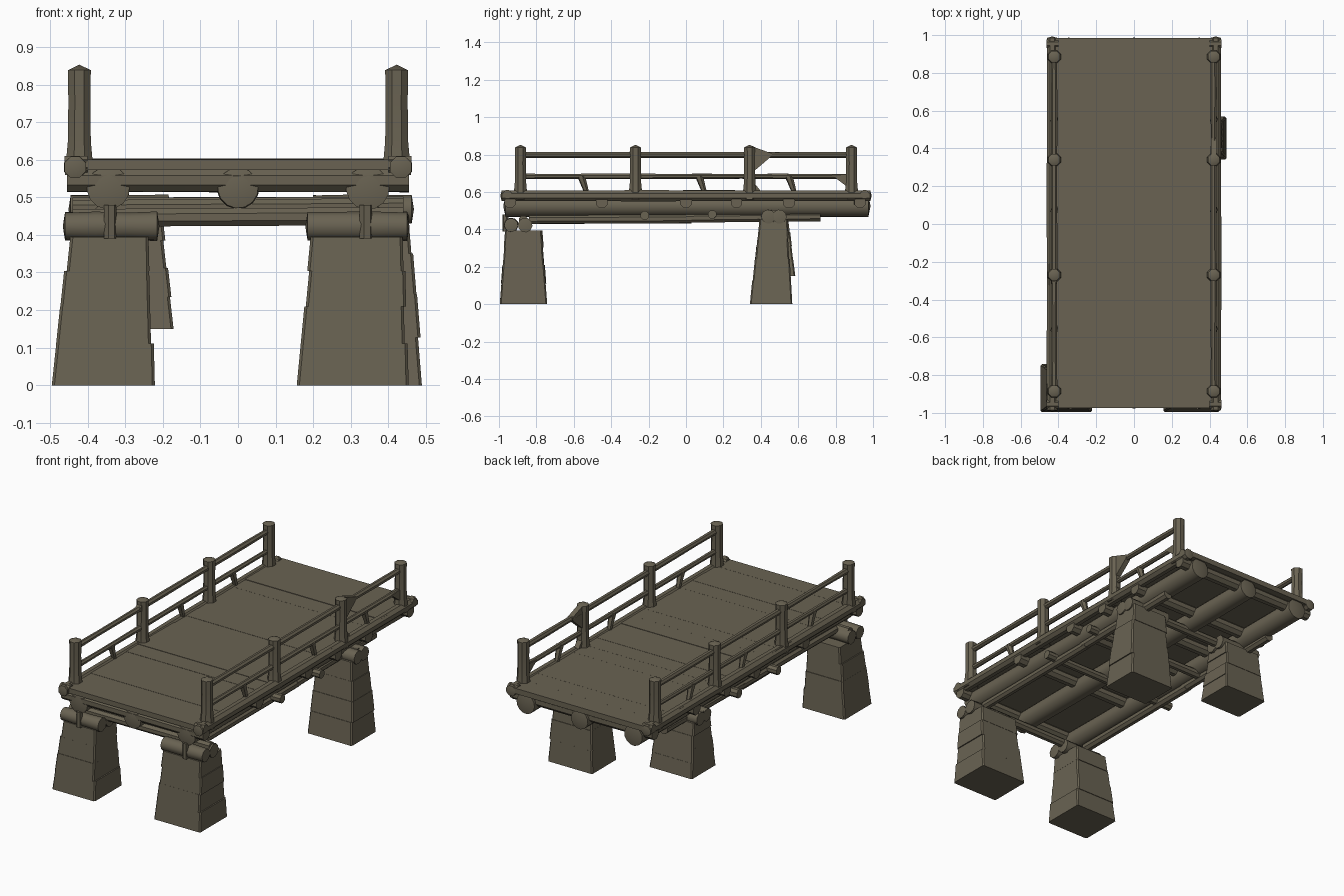
import bpy, bmesh, math, random
from mathutils import Vector

if "Cube" in bpy.data.objects:
    bpy.data.objects.remove(bpy.data.objects["Cube"])

random.seed(4)
wood = bpy.data.materials.new("weathered grey brown")
wood.diffuse_color = (0.142, 0.124, 0.085, 1)
wood.use_nodes = True
wood.node_tree.nodes["Principled BSDF"].inputs["Base Color"].default_value = wood.diffuse_color


def finish(bm, name, angle=40):
    bmesh.ops.recalc_face_normals(bm, faces=bm.faces)
    me = bpy.data.meshes.new(name)
    bm.to_mesh(me)
    bm.free()
    me.materials.append(wood)
    me.shade_smooth()
    me.set_sharp_from_angle(angle=math.radians(angle))
    ob = bpy.data.objects.new(name, me)
    bpy.context.collection.objects.link(ob)
    return ob


def loft(bm, rings, tips=None):
    """Skin a stack of closed rings; ends are capped flat or drawn to a tip."""
    vs = [[bm.verts.new(p) for p in r] for r in rings]
    n = len(rings[0])
    for a, b in zip(vs, vs[1:]):
        for i in range(n):
            bm.faces.new((a[i], a[(i + 1) % n], b[(i + 1) % n], b[i]))
    for k, ring in enumerate((vs[0], vs[-1])):
        if tips and tips[k] is not None:
            t = bm.verts.new(tips[k])
            for i in range(n):
                bm.faces.new((ring[i], ring[(i + 1) % n], t))
        else:
            bm.faces.new(ring)


def log(name, a, b, r, sides=10, segs=1, wobble=0.0, tip=(0, 0), profile=None):
    """Round timber from a to b; profile is a list of (fraction, radius factor)."""
    a, b = Vector(a), Vector(b)
    d = (b - a).normalized()
    u = d.orthogonal().normalized()
    v = d.cross(u)
    prof = profile or [(i / segs, 1 + random.uniform(-wobble, wobble)) for i in range(segs + 1)]
    rings = []
    for t, f in prof:
        c = a.lerp(b, t)
        rings.append([c + (u * math.cos(q) + v * math.sin(q)) * r * f
                      for q in ((i + .5) * math.tau / sides for i in range(sides))])
    bm = bmesh.new()
    loft(bm, rings, (a - d * tip[0] if tip[0] else None, b + d * tip[1] if tip[1] else None))
    return finish(bm, name)


def rect(x0, x1, y0, y1, z):
    return [(x0, y0, z), (x1, y0, z), (x1, y1, z), (x0, y1, z)]


def gusset(name, x, pts, t=0.015):
    """Flat triangular brace in the plane of a railing."""
    bm = bmesh.new()
    loft(bm, [[(x - t, y, z) for y, z in pts], [(x + t, y, z) for y, z in pts]])
    finish(bm, name)


def pier(name, bottom, top, z0, z1):
    """Tapering stone pier made of slightly uneven courses."""
    bm = bmesh.new()
    courses = [0, .28, .53, .77, 1]
    for f, g in zip(courses, courses[1:]):
        j = [random.uniform(-.004, .004) for _ in range(4)]
        lo = [p + (q - p) * f + e for p, q, e in zip(bottom, top, j)]
        hi = [p + (q - p) * g + e for p, q, e in zip(bottom, top, j)]
        loft(bm, [rect(*lo, z0 + (z1 - z0) * f), rect(*hi, z0 + (z1 - z0) * g)])
    bmesh.ops.bevel(bm, geom=[e for e in bm.edges if abs(e.verts[0].co.z - e.verts[1].co.z) > .02],
                    offset=0.007, segments=1, affect='EDGES')
    finish(bm, name, 30)


# Deck planks, laid across the bridge with slightly uneven tops
bm = bmesh.new()
count = 18
for i in range(count):
    y0, y1 = -.975 + 1.96 * i / count, -.975 + 1.96 * (i + 1) / count
    z = .602 + random.uniform(-.002, .002)
    loft(bm, [rect(-.45, .45, y0, y1, .572), rect(-.45, .45, y0, y1, z)])
finish(bm, "deck_planks", 20)

# Three main beams under the deck
for x in (-.345, 0, .345):
    log("main_beam", (x, -.965, .525), (x, .975, .525), .056, 14, 6, .04, (.012, .012))
# Lower stringers, in two lengths each
for x in (-.36, .36):
    log("lower_stringer", (x, -.84, .453), (x, .03, .457), .026, 8, 3, .05)
    log("lower_stringer", (x, .0, .46), (x, .72, .468), .026, 8, 3, .05)

# Cross joists
for y in (-.94, -.45, 0, .27, .55, .93):
    log("cross_joist", (-.455, y, .545), (.455, y, .545), .033, 8, 4, .04)
# Low ties between the two sides
for y, z in ((-.87, .445), (-.22, .47), (.14, .475), (.47, .475)):
    log("low_tie", (-.44, y, z), (.44, y, z + .005), .025, 8, 3, .05)

# Piers: bottom and top extents as x0, x1, y0, y1
pier("front_left_pier", (-.492, -.225, -.995, -.74), (-.45, -.235, -.965, -.77), 0, .395)
pier("front_right_pier", (.157, .45, -.995, -.74), (.195, .44, -.965, -.77), 0, .395)
pier("rear_right_pier", (.20, .492, .345, .565), (.23, .455, .39, .54), 0, .455)
pier("rear_left_pier", (-.45, -.17, .36, .582), (-.43, -.205, .39, .545), .15, .455)

# Paired cap logs on top of each pier
for x0, x1, ys, z in ((-.46, -.215, (-.935, -.86), .423), (.185, .45, (-.935, -.86), .423),
                      (-.445, -.185, (.44, .50), .468), (.20, .462, (.44, .50), .468)):
    for y in ys:
        log("pier_cap", (x0, y, z), (x1, y, z), .038, 10, 3, .05, (.006, .006))
# Short pegs below the front beam ends
for x in (-.34, .34):
    log("front_peg", (x, -.965, .39), (x, -.965, .48), .017, 6)

# Railings, mirrored left and right
posts = (-.885, -.27, .34, .885)
for s in (-1, 1):
    x = s * .422
    # Edge log along the deck side and end knots
    log("edge_log", (s * .433, -.985, .58), (s * .433, .985, .58), .031, 8, 8, .05, (.008, .008))
    for y in (-.955, .955):
        log("edge_knot", (s * .40, y, .588), (s * .462, y, .588), .024, 8)
    for y in posts:
        log("rail_post", (x, y, .56), (x, y, .838), .033, 8, tip=(0, .015),
            profile=[(0, 1.25), (.18, 1.12), (.32, 1), (.7, .96), (1, 1)])
    for z, r in ((.798, .016), (.684, .014)):
        log("rail", (x, -.885, z), (x, .885, z), r, 7, 9, .1)
    # Small slanted struts between deck and lower rail
    for y in (-.55, .08, .56):
        log("rail_strut", (x, y + .02, .595), (x, y - .01, .685), .017, 6,
            profile=[(0, .75), (1, 1.25)])

# Irregular braces on some posts
gusset("upper_brace", .422, [(.35, .845), (.46, .806), (.45, .785), (.35, .70)])
gusset("upper_brace", -.422, [(-.26, .845), (-.325, .80), (-.26, .76)])
gusset("lower_brace", .422, [(.885, .61), (.78, .69), (.885, .695)])
gusset("foot_brace", .422, [(.34, .60), (.40, .605), (.34, .68)])
